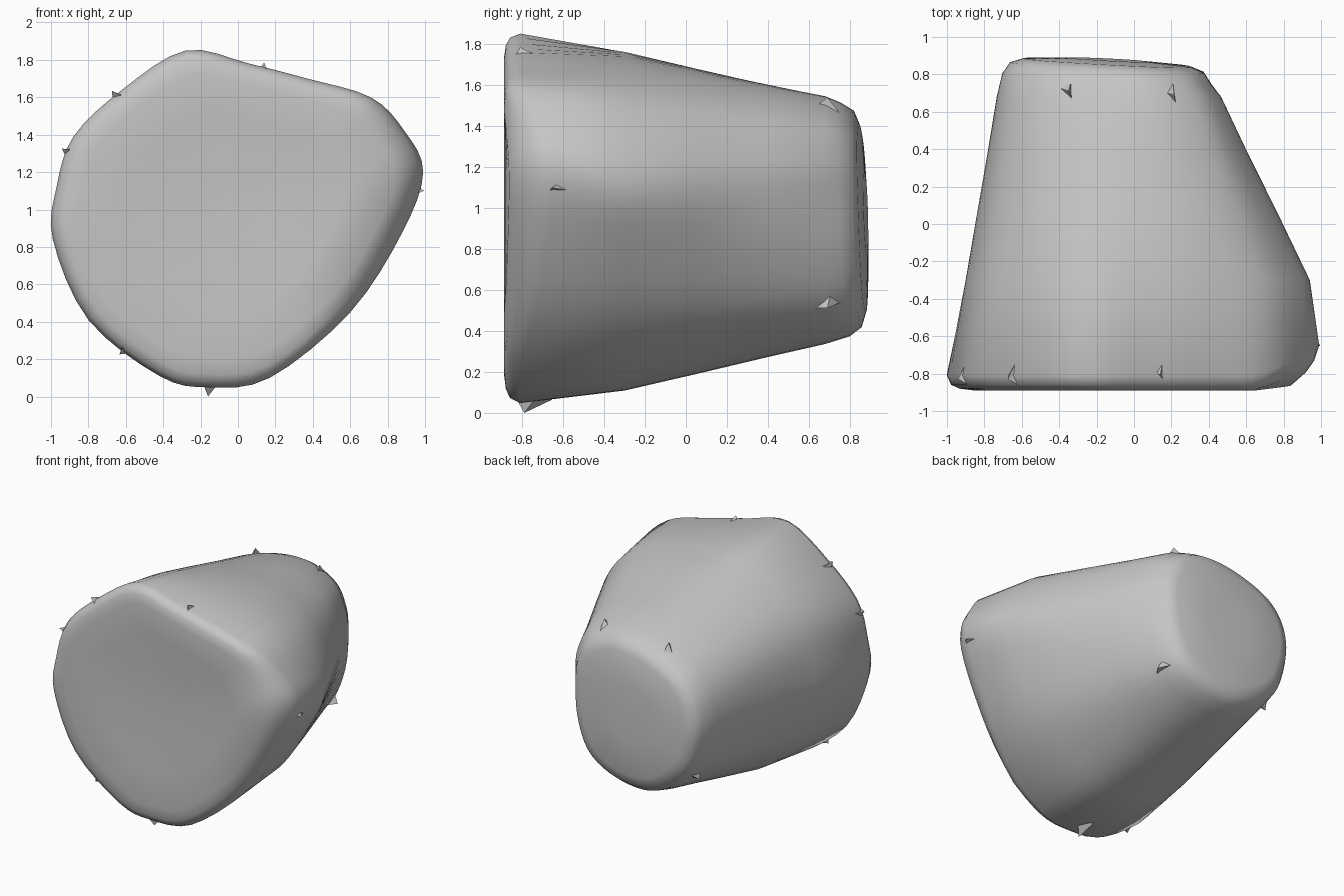
import bpy, bmesh, math
from mathutils import Vector

cube = bpy.data.objects.get("Cube")
if cube:
    bpy.data.objects.remove(cube, do_unlink=True)

grey = bpy.data.materials.new("stone grey")
grey.use_nodes = True
colour = (0.56, 0.56, 0.56, 1)
grey.diffuse_color = colour
grey.node_tree.nodes["Principled BSDF"].inputs["Base Color"].default_value = colour

# Outlines (x, z) of the broad front rim, the belly and the narrow back rim
FRONT = [(.99, 1.2), (.89, 1.42), (.71, 1.6), (.37, 1.7), (.06, 1.78), (-.28, 1.85),
         (-.62, 1.64), (-.88, 1.39), (-.97, 1.12), (-.99, .84), (-.8, .41), (-.42, .11),
         (-.16, .05), (.17, .1), (.6, .45), (.88, .88)]
BELLY = [(.94, 1.1), (.87, 1.34), (.69, 1.55), (.39, 1.69), (.06, 1.75), (-.27, 1.75),
         (-.59, 1.6), (-.8, 1.38), (-.89, 1.07), (-.88, .8), (-.73, .44), (-.41, .17),
         (-.15, .11), (.16, .16), (.56, .45), (.82, .84)]
BACK = [(.43, 1.1), (.41, 1.25), (.33, 1.41), (.15, 1.51), (-.05, 1.53), (-.3, 1.48),
        (-.54, 1.37), (-.67, 1.22), (-.72, 1.03), (-.7, .83), (-.61, .6), (-.42, .43),
        (-.2, .355), (.08, .39), (.3, .53), (.41, .8)]
# Depth y, position along the outlines (0 front, 1 belly, 2 back), scale about the centre
STATIONS = [(-.862, 0, .25), (-.882, 0, .6), (-.89, 0, .85), (-.88, 0, .93), (-.86, 0, .975),
            (-.81, 0, 1), (-.3, 1, 1), (.05, 1.33, 1), (.4, 1.67, 1), (.68, 1.93, 1),
            (.78, 2, .97), (.84, 2, .9), (.865, 2, .78), (.88, 2, .35)]
STEPS = 4


def smooth_loop(points):
    """Round a closed outline with a Catmull-Rom spline."""
    p = [Vector(q) for q in points]
    n, out = len(p), []
    for i in range(n):
        a, b, c, d = (p[(i + k) % n] for k in (-1, 0, 1, 2))
        for s in range(STEPS):
            t = s / STEPS
            out.append(b + (c - a) * (t / 2) + (2 * a - 5 * b + 4 * c - d) * (t * t / 2)
                       + (3 * b - a - 3 * c + d) * (t ** 3 / 2))
    return out


# Boulder body, lofted from rim to rim
loops = [smooth_loop(o) for o in (FRONT, BELLY, BACK)]
n = len(loops[0])
bm = bmesh.new()
rings = []
for y, along, scale in STATIONS:
    k = min(int(along), 1)
    outline = [p.lerp(q, along - k) for p, q in zip(loops[k], loops[k + 1])]
    centre = sum(outline, Vector((0, 0))) / n
    ring = []
    for q in outline:
        q = centre + (q - centre) * scale
        shift = 0
        if along == 0:    # front rim worn back along its right edge
            shift = max(0, q.x - .2 * q.y - .35) * .4 * max(0, scale - .8) / .2
        elif along == 2:  # back end leans a little
            shift = -.05 * (q.x + .15) - .03 * (q.y - .95)
        ring.append(bm.verts.new((q.x, y + shift, q.y)))
    rings.append(ring)
for r, s in zip(rings, rings[1:]):
    for i in range(n):
        j = (i + 1) % n
        bm.faces.new((r[i], r[j], s[j], s[i]))
for ring in (rings[0], rings[-1]):
    tip = bm.verts.new(sum((v.co for v in ring), Vector()) / n)
    for i in range(n):
        bm.faces.new((ring[i], ring[(i + 1) % n], tip))
bmesh.ops.recalc_face_normals(bm, faces=bm.faces)


def finish(name, bm):
    mesh = bpy.data.meshes.new(name)
    bm.to_mesh(mesh)
    bm.free()
    mesh.materials.append(grey)
    ob = bpy.data.objects.new(name, mesh)
    bpy.context.collection.objects.link(ob)
    return ob


body = finish("boulder_body", bm)
bpy.context.view_layer.objects.active = body
body.select_set(True)
bpy.ops.object.shade_smooth_by_angle(angle=math.radians(50))

# Small broken chips standing on the rims: position and outward direction
CHIPS = [((-.65, -.78, 1.61), (-1, 0, 1)), ((-.91, -.78, 1.31), (-1, 0, .5)),
         ((.14, -.76, 1.75), (0, 0, 1)), ((.96, -.6, 1.1), (1, 0, 0)),
         ((-.16, -.74, .035), (0, 0, -1)), ((-.61, -.78, .25), (-1, 0, -1)),
         ((.2, .72, 1.49), (.3, .5, 1)), ((-.35, .74, 1.46), (0, .5, 1)),
         ((.32, .72, .54), (1, .6, -.6)), ((-.57, .74, .56), (-1, .5, -1))]
bm = bmesh.new()
for place, out in CHIPS:
    place, out = Vector(place), Vector(out).normalized()
    side = out.cross(Vector((0, 1, 0))).normalized()
    lean = out.cross(side)
    base = [bm.verts.new(place + side * (.05 * math.cos(a)) + lean * (.1 * math.sin(a)) - out * .03)
            for a in (0, 2.1, 4.2)]
    tip = bm.verts.new(place + out * .035 + lean * .05)
    for i in range(3):
        bm.faces.new((base[i], base[(i + 1) % 3], tip))
    bm.faces.new(base)
bmesh.ops.recalc_face_normals(bm, faces=bm.faces)
finish("rim_chips", bm)
